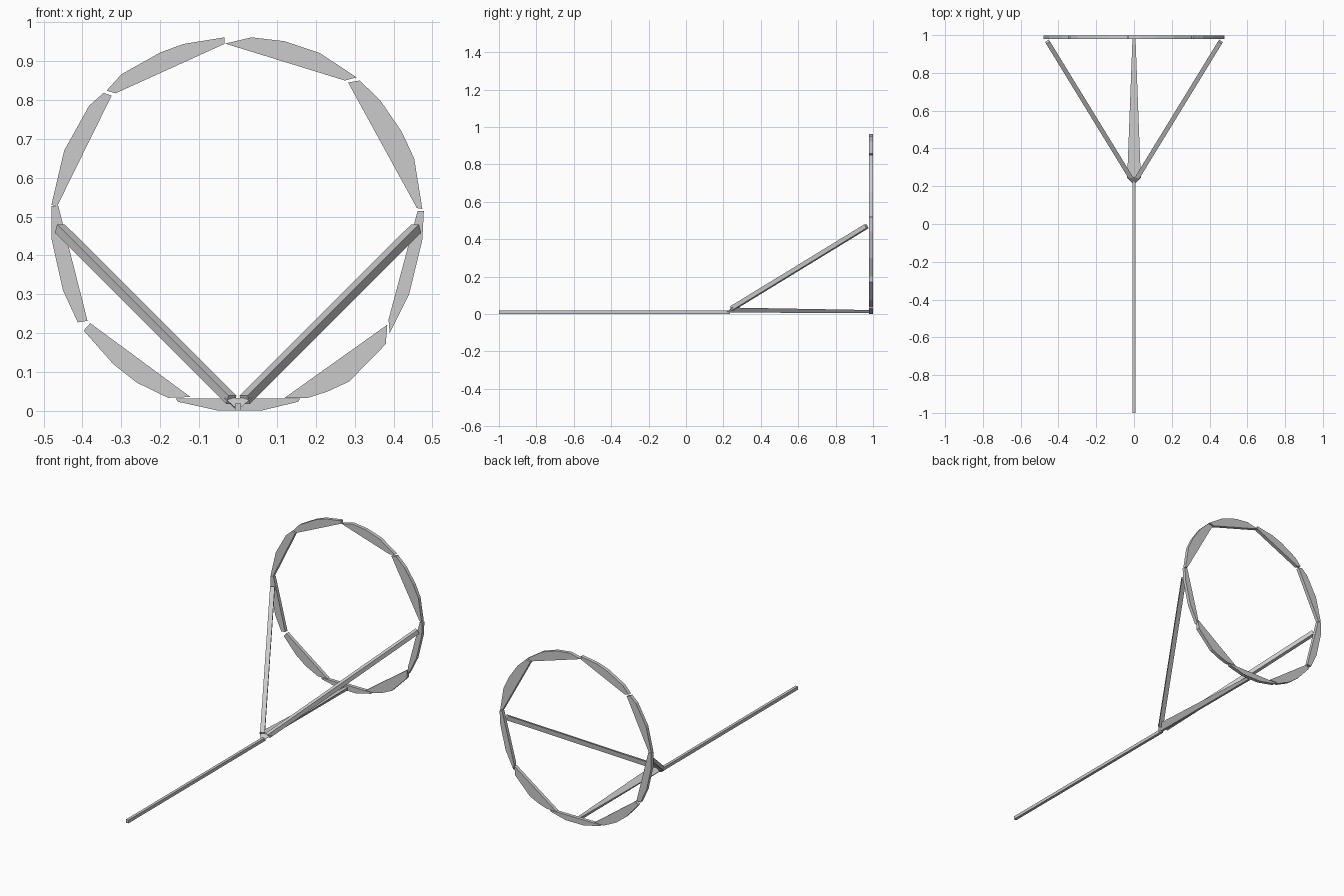
import bpy
from mathutils import Vector


def mesh_object(name, verts, faces):
    mesh = bpy.data.meshes.new(name)
    mesh.from_pydata([tuple(v) for v in verts], [], faces)
    mesh.update()
    obj = bpy.data.objects.new(name, mesh)
    bpy.context.collection.objects.link(obj)
    return obj


def loft(name, a, b):
    """Closed solid between two matching outlines."""
    n = len(a)
    faces = [tuple(range(n))[::-1], tuple(range(n, 2 * n))]
    faces += [(i, (i + 1) % n, n + (i + 1) % n, n + i) for i in range(n)]
    obj = mesh_object(name, list(a) + list(b), faces)
    import bmesh
    bm = bmesh.new()
    bm.from_mesh(obj.data)
    bmesh.ops.recalc_face_normals(bm, faces=bm.faces)
    bm.to_mesh(obj.data)
    bm.free()
    return obj


def plate(name, outline, y0=0.979, y1=0.999):
    """Flat plate with an x/z outline, thickness along y."""
    return loft(name, [(x, y0, z) for x, z in outline], [(x, y1, z) for x, z in outline])


def bar(name, p, q, w0, h0, w1, h1):
    """Four-sided bar from p to q with width/height at each end."""
    p, q = Vector(p), Vector(q)
    d = (q - p).normalized()
    side = d.cross(Vector((0, 0, 1))).normalized()
    up = side.cross(d)
    ring = lambda c, w, h: [c + side * sx * w / 2 + up * sz * h / 2
                            for sx, sz in ((-1, -1), (1, -1), (1, 1), (-1, 1))]
    return loft(name, ring(p, w0, h0), ring(q, w1, h1))


# Hoop, made from separate flat chips with a curved outside and straight inside
plate("hoop_top_left", [(-0.035, 0.944), (-0.035, 0.961), (-0.14, 0.944), (-0.20, 0.922),
                        (-0.30, 0.866), (-0.338, 0.824), (-0.315, 0.817)])
plate("hoop_top_right", [(-0.033, 0.945), (0.035, 0.961), (0.12, 0.951), (0.21, 0.921),
                         (0.305, 0.858), (0.275, 0.850)])
plate("hoop_upper_right", [(0.283, 0.845), (0.313, 0.850), (0.365, 0.80), (0.42, 0.72),
                           (0.453, 0.65), (0.474, 0.52), (0.46, 0.522)])
plate("hoop_lower_right", [(0.462, 0.515), (0.478, 0.515), (0.474, 0.44), (0.44, 0.30),
                           (0.39, 0.20), (0.387, 0.235)])
plate("hoop_bottom_right", [(0.384, 0.222), (0.380, 0.172), (0.286, 0.076), (0.23, 0.05),
                            (0.18, 0.034), (0.12, 0.034)])
plate("hoop_bottom", [(-0.16, 0.032), (-0.155, 0.024), (-0.05, 0.001), (0.06, 0.001),
                      (0.155, 0.024), (0.16, 0.032)])
plate("hoop_bottom_left", [(-0.38, 0.226), (-0.397, 0.207), (-0.32, 0.12), (-0.26, 0.073),
                           (-0.18, 0.034), (-0.122, 0.036)])
plate("hoop_lower_left", [(-0.462, 0.527), (-0.480, 0.527), (-0.480, 0.445), (-0.45, 0.31),
                          (-0.412, 0.228), (-0.387, 0.232)])
plate("hoop_upper_left", [(-0.325, 0.811), (-0.346, 0.818), (-0.383, 0.785), (-0.447, 0.67),
                          (-0.480, 0.53), (-0.465, 0.527)])

# Handle
bar("handle", (0, -1, 0.010), (0, 0.235, 0.010), 0.016, 0.018, 0.016, 0.018)

# Diagonal struts to the sides of the hoop
for sx, label in ((-1, "left"), (1, "right")):
    bar("strut_" + label, (sx * 0.017, 0.245, 0.029), (sx * 0.458, 0.965, 0.469),
        0.024, 0.024, 0.024, 0.024)

# Tapered centre brace between the fork and the bottom of the hoop
a = [(-0.006, 0.215, 0.008), (0.006, 0.215, 0.008), (0.036, 0.245, 0.034), (-0.036, 0.245, 0.034)]
b = [(-0.006, 0.985, 0.004), (0.006, 0.985, 0.004), (0.008, 0.985, 0.021), (-0.008, 0.985, 0.021)]
loft("centre_brace", a, b)
